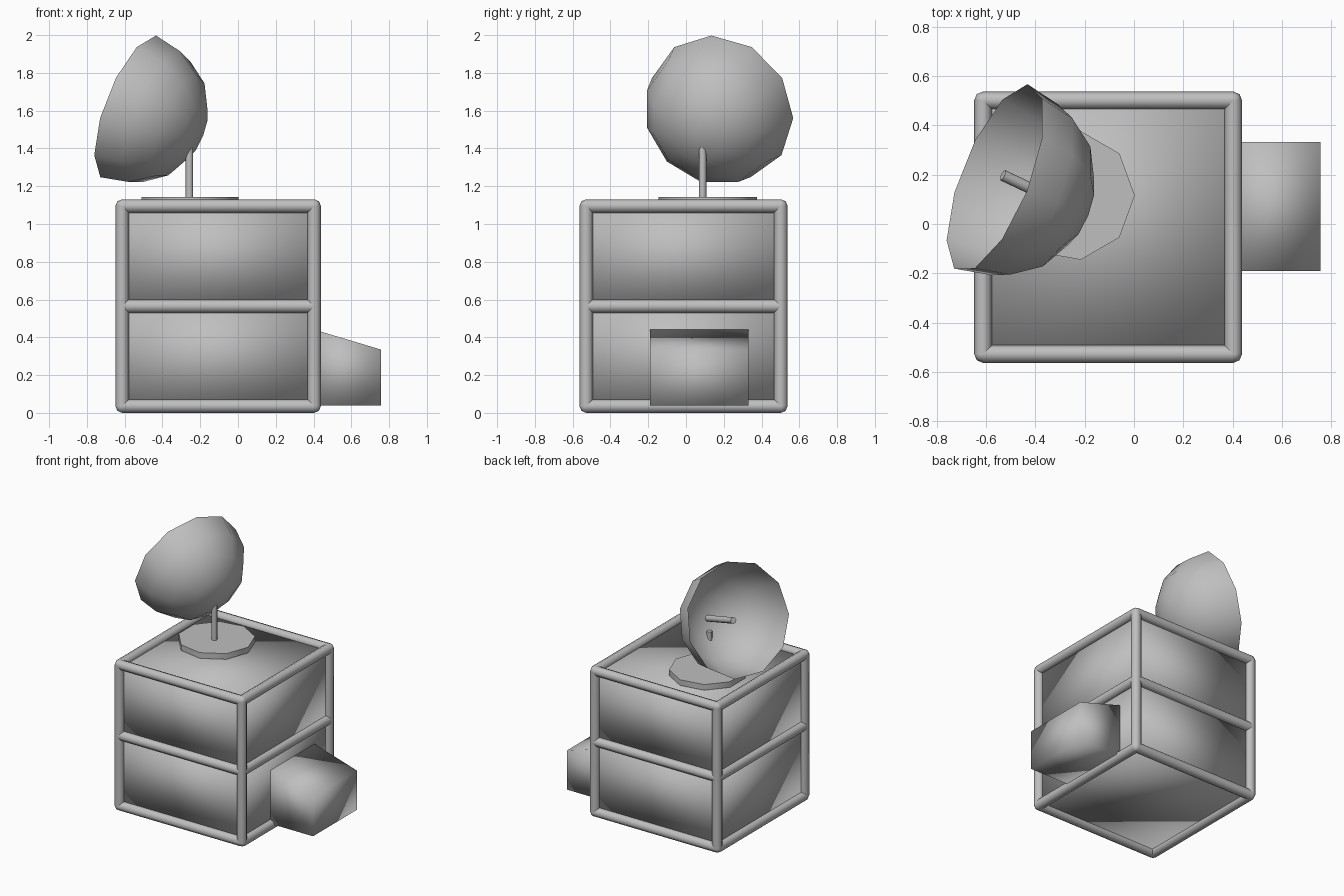
import bpy, bmesh, math
from mathutils import Matrix, Vector

if "Cube" in bpy.data.objects:
    bpy.data.objects.remove(bpy.data.objects["Cube"], do_unlink=True)

grey = bpy.data.materials.new("plain_grey")
grey.use_nodes = True
grey.diffuse_color = (0.52, 0.52, 0.52, 1)
grey.node_tree.nodes["Principled BSDF"].inputs["Base Color"].default_value = grey.diffuse_color


def lathe(bm, profile, sides, matrix):
    """Turn a (radius, height) profile around local z, first corner on local x."""
    part = bmesh.new()
    verts = [part.verts.new((r, 0, z)) for r, z in profile]
    edges = [part.edges.new(pair) for pair in zip(verts, verts[1:])]
    bmesh.ops.spin(part, geom=verts + edges, cent=(0, 0, 0), axis=(0, 0, 1),
                   angle=math.tau, steps=sides)
    bmesh.ops.remove_doubles(part, verts=part.verts, dist=0.0005)
    bmesh.ops.recalc_face_normals(part, faces=part.faces)
    part.transform(matrix)
    mesh = bpy.data.meshes.new("temporary")
    part.to_mesh(mesh)
    part.free()
    bm.from_mesh(mesh)
    bpy.data.meshes.remove(mesh)


def rod(bm, start, end, radius, sides=8):
    start, end = Vector(start), Vector(end)
    length = (end - start).length
    turn = (end - start).to_track_quat('Z', 'Y').to_matrix().to_4x4()
    lathe(bm, [(0, 0), (radius, 0), (radius, length), (0, length)], sides,
          Matrix.Translation(start) @ turn)


def finish(bm, name, sharp_angle=None):
    mesh = bpy.data.meshes.new(name)
    bm.to_mesh(mesh)
    bm.free()
    mesh.materials.append(grey)
    mesh.shade_smooth()
    if sharp_angle:
        mesh.set_sharp_from_angle(angle=math.radians(sharp_angle))
    obj = bpy.data.objects.new(name, mesh)
    bpy.context.collection.objects.link(obj)
    return obj


def box(name, low, high):
    bm = bmesh.new()
    low, high = Vector(low), Vector(high)
    bmesh.ops.create_cube(bm, size=1)
    for v in bm.verts:
        v.co = [low[i] if v.co[i] < 0 else high[i] for i in range(3)]
    return bm


# Frame centre lines
X = (-0.613, 0.403)
Y = (-0.528, 0.502)
Z = (0.036, 0.565, 1.095)
R = 0.036

# Two stacked storeys, softly shaded
for name, low, high in (("lower_storey", Z[0], Z[1]), ("upper_storey", Z[1], Z[2])):
    finish(box(name, (X[0], Y[0], low), (X[1], Y[1], high)), name)

# Round bars and joints along every edge
bm = bmesh.new()
ball = [(R * math.sin(a), R * math.cos(a)) for a in (i * math.pi / 4 for i in range(5))]
for z in Z:
    for x in X:
        rod(bm, (x, Y[0], z), (x, Y[1], z), R)
    for y in Y:
        rod(bm, (X[0], y, z), (X[1], y, z), R)
        for x in X:
            lathe(bm, ball, 8, Matrix.Translation((x, y, z)))
for x in X:
    for y in Y:
        rod(bm, (x, y, Z[0]), (x, y, Z[2]), R)
finish(bm, "edge_frame", 60)

# Side annex with a sloping roof
bm = box("side_annex", (0.40, -0.19, 0.04), (0.757, 0.332, 0.335))
for v in bm.verts:
    if v.co.x < 0.5 and v.co.z > 0.2:
        v.co.z = 0.442
finish(bm, "side_annex")

# Nine-sided base plate and mast
bm = bmesh.new()
lathe(bm, [(0, 1.10), (0.265, 1.10), (0.265, 1.143), (0, 1.143)], 9,
      Matrix.Translation((-0.262, 0.116, 0)))
finish(bm, "base_plate", 50)
bm = bmesh.new()
rod(bm, (-0.257, 0.088, 1.12), (-0.257, 0.088, 1.41), 0.02)
finish(bm, "mast", 60)

# Tilted half-sphere dish
axis = Vector((-0.874, 0.347, 0.341)).normalized()
centre = Vector((-0.563, 0.186, 1.615))
up = (Vector((0, 0, 1)) - axis * axis.z).normalized()
side = axis.cross(up)
place = Matrix((up, side, axis)).transposed().to_4x4()
place.translation = centre
size, rings = 0.407, 4
arc = [(size * math.sin(a), -size * math.cos(a))
       for a in (i * math.pi / 2 / rings for i in range(rings + 1))]
bm = bmesh.new()
lathe(bm, arc, 11, place)
# Outer side of the bowl faces away from its axis
bm.normal_update()
if sum((f.calc_center_median() - centre).dot(f.normal) for f in bm.faces) < 0:
    bmesh.ops.reverse_faces(bm, faces=bm.faces)
finish(bm, "dish")

# Receiver rod inside the dish
bm = bmesh.new()
rod(bm, centre - axis * size * 0.97, centre + Vector((0.03, 0.012, -0.01)), 0.023)
finish(bm, "receiver_rod", 60)
